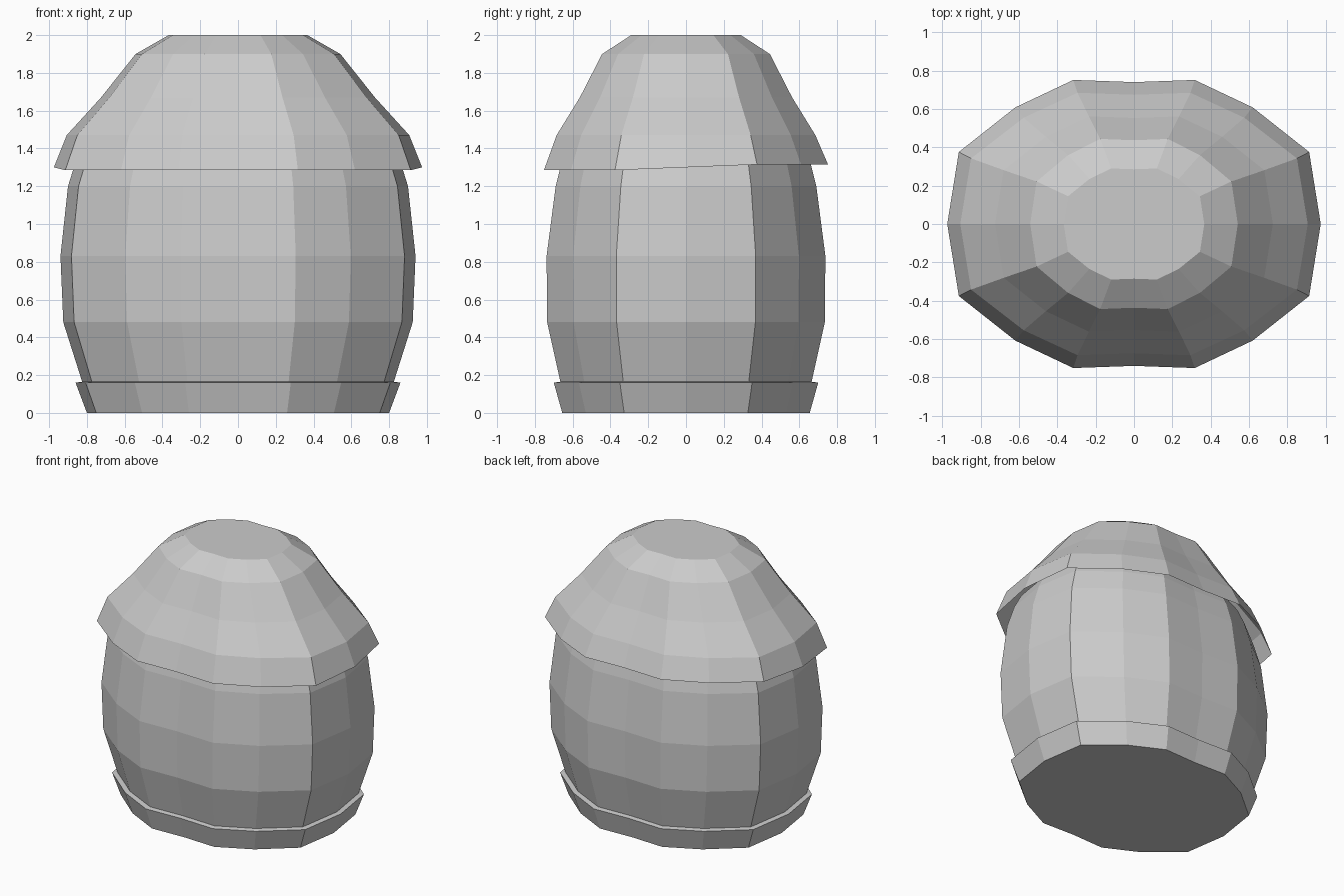
import bpy, bmesh

if "Cube" in bpy.data.objects:
    bpy.data.objects.remove(bpy.data.objects["Cube"])

# Quarter of the 16-sided cross-section, as fractions of the half width and half depth
QUARTER = [(1, 0), (0.938, 0.5), (0.635, 0.81), (0.325, 1.0), (0, 0.985)]


def section():
    pts = list(QUARTER)
    pts += [(-x, y) for x, y in reversed(QUARTER[:-1])]
    pts += [(x, -y) for x, y in reversed(pts[1:-1])]
    return pts


def loft(name, rings, cap_bottom=False, cap_top=False, tilt_first=0.0):
    """Skin rings of (half width, half depth, z), optionally capping the ends."""
    bm = bmesh.new()
    loops = []
    for i, (w, d, z) in enumerate(rings):
        loop = []
        for x, y in section():
            # the first ring can sit lower at the front than at the back
            dz = tilt_first * max(-1, min(1, y * 2)) if i == 0 else 0
            loop.append(bm.verts.new((x * w, y * d, z + dz)))
        loops.append(loop)
    n = len(loops[0])
    for a, b in zip(loops, loops[1:]):
        for k in range(n):
            j = (k + 1) % n
            bm.faces.new((a[k], a[j], b[j], b[k]))
    if cap_bottom:
        bm.faces.new(list(reversed(loops[0])))
    if cap_top:
        bm.faces.new(loops[-1])
    mesh = bpy.data.meshes.new(name)
    bm.to_mesh(mesh)
    bm.free()
    obj = bpy.data.objects.new(name, mesh)
    bpy.context.collection.objects.link(obj)
    return obj


# Barrel body with the stepped foot band, running up inside the lid
loft("barrel_body", [
    (0.80, 0.655, 0.0),
    (0.86, 0.70, 0.16),
    (0.825, 0.665, 0.165),
    (0.925, 0.735, 0.48),
    (0.94, 0.738, 0.83),
    (0.90, 0.69, 1.20),
    (0.85, 0.65, 1.36),
    (0.80, 0.61, 1.46),
], cap_bottom=True)

# Overhanging domed lid, an open shell with a slightly tilted rim
loft("domed_lid", [
    (0.975, 0.752, 1.30),
    (0.907, 0.685, 1.47),
    (0.725, 0.562, 1.67),
    (0.542, 0.444, 1.90),
    (0.367, 0.290, 2.0),
], cap_top=True, tilt_first=0.015)
